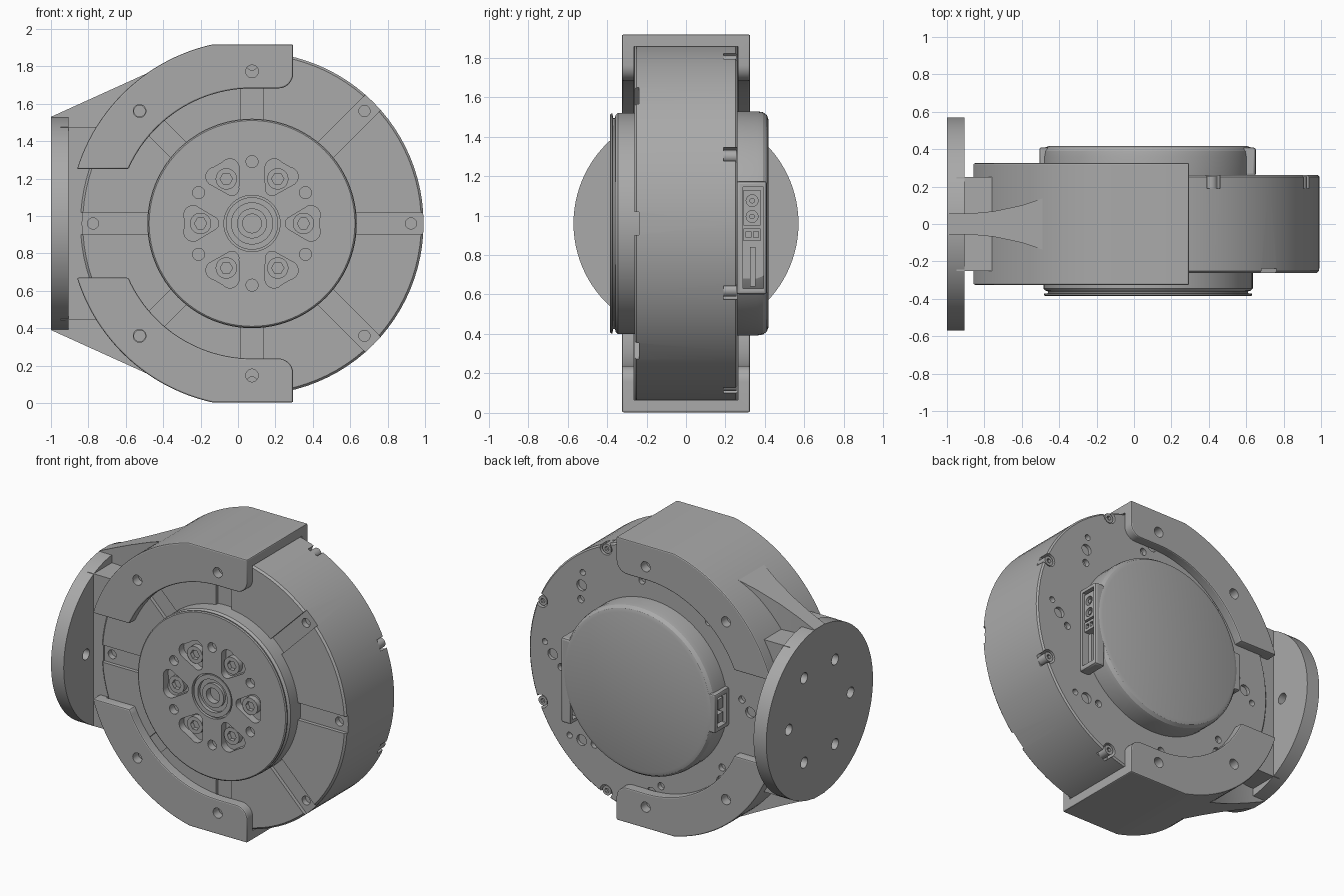
import bpy, bmesh, math

cube = bpy.data.objects.get("Cube")
if cube:
    bpy.data.objects.remove(cube)

CX, CZ = 0.075, 0.96      # motor axis
TAU = 2 * math.pi

grey = bpy.data.materials.new("machined_grey")
grey.use_nodes = True
grey.diffuse_color = (0.4, 0.4, 0.4, 1)
grey.node_tree.nodes["Principled BSDF"].inputs["Base Color"].default_value = (0.4, 0.4, 0.4, 1)


def arc(cx, cy, r, a0, a1, n):
    """Points on an arc, angles in degrees."""
    return [(cx + r * math.cos(math.radians(a0 + (a1 - a0) * i / n)),
             cy + r * math.sin(math.radians(a0 + (a1 - a0) * i / n))) for i in range(n + 1)]


def circle(cx, cy, r, n=32):
    return arc(cx, cy, r, 0, 360, n)[:-1]


def polar(r, deg):
    a = math.radians(deg)
    return CX + r * math.cos(a), CZ + r * math.sin(a)


def turn(points, deg):
    """Place (radial, tangential) points around the motor axis."""
    c, s = math.cos(math.radians(deg)), math.sin(math.radians(deg))
    return [(CX + p * c - q * s, CZ + p * s + q * c) for p, q in points]


def rect(a0, a1, b0, b1):
    return [(a0, b0), (a1, b0), (a1, b1), (a0, b1)]


def prism(bm, outline, h0, h1, axis="y"):
    """Extrude an outline along y (outline in x,z) or along x (outline in y,z)."""
    def place(p, h):
        return (p[0], h, p[1]) if axis == "y" else (h, p[0], p[1])
    low = [bm.verts.new(place(p, h0)) for p in outline]
    top = [bm.verts.new(place(p, h1)) for p in outline]
    bm.faces.new(low)
    bm.faces.new(top)
    for i in range(len(low)):
        j = (i + 1) % len(low)
        bm.faces.new((low[i], low[j], top[j], top[i]))


def make(name, bm):
    bmesh.ops.recalc_face_normals(bm, faces=bm.faces)
    mesh = bpy.data.meshes.new(name)
    bm.to_mesh(mesh)
    bm.free()
    mesh.materials.append(grey)
    ob = bpy.data.objects.new(name, mesh)
    bpy.context.scene.collection.objects.link(ob)
    return ob


def solid(name, *prisms):
    bm = bmesh.new()
    for args in prisms:
        prism(bm, *args)
    return make(name, bm)


def lathe(name, profile, n=96):
    """Spin an (r, y) profile about the motor axis."""
    bm = bmesh.new()
    verts = [bm.verts.new((CX + r, y, CZ)) for r, y in profile]
    edges = [bm.edges.new(pair) for pair in zip(verts, verts[1:])]
    bmesh.ops.spin(bm, geom=verts + edges, cent=(CX, 0, CZ), axis=(0, 1, 0), angle=TAU, steps=n)
    bmesh.ops.remove_doubles(bm, verts=bm.verts, dist=1e-4)
    return make(name, bm)


def bake(ob):
    bpy.context.view_layer.update()
    ev = ob.evaluated_get(bpy.context.evaluated_depsgraph_get())
    mesh = bpy.data.meshes.new_from_object(ev)
    ob.modifiers.clear()
    ob.data = mesh


def cut(ob, *prisms):
    """Subtract prisms that do not overlap one another."""
    cutter = solid("cutter", *prisms)
    mod = ob.modifiers.new("cut", "BOOLEAN")
    mod.operation, mod.solver, mod.object = "DIFFERENCE", "EXACT", cutter
    bake(ob)
    bpy.data.objects.remove(cutter)


def bevel(ob, width):
    mod = ob.modifiers.new("bevel", "BEVEL")
    mod.width, mod.segments, mod.limit_method = width, 2, "ANGLE"
    mod.angle_limit = math.radians(40)
    bake(ob)


eighths = [45 * i for i in range(8)]
sixths = [60 * i for i in range(6)]

# Motor housing with radial front channels, screw notches and rear holes
housing = lathe("motor_housing", [(0, -.262), (.905, -.262), (.917, -.25), (.917, .252), (.907, .262), (0, .262)])
cut(housing, *[(turn(rect(.5, .98, -.058, .058), a), -.3, -.238) for a in eighths])
cut(housing, *[(circle(*polar(.85, a), .03), -.3, -.2) for a in eighths])
cut(housing, *[(circle(*polar(.89, a + 22.5), .045), .19, .3) for a in eighths])
cut(housing, *[(circle(*polar(.74, a), .036), .24, .3) for a in eighths],
    *[(circle(*polar(.8, a + 5), .02), .22, .3) for a in eighths],
    *[(circle(*polar(.68, a - 6), .024), .23, .3) for a in eighths])

# Rear rim screws
rim_screws = solid("rim_screws", *[(circle(*polar(.885, a + 22.5), .032), .18, .255) for a in eighths])
cut(rim_screws, *[(circle(*polar(.885, a + 22.5), .016, 6), .235, .3) for a in eighths])

# Output rotor with stepped hub and rim grooves
rotor = lathe("output_rotor", [
    (0, -.33), (.05, -.33), (.05, -.375), (.08, -.375), (.08, -.355), (.11, -.355), (.11, -.38),
    (.14, -.38), (.14, -.365), (.15, -.365), (.15, -.385), (.55, -.385), (.557, -.38), (.557, -.372),
    (.535, -.37), (.535, -.36), (.55, -.356), (.56, -.345), (.56, -.2), (0, -.2)])
pocket = arc(.315, .045, .05, -20, 110, 8) + arc(.215, 0, .037, 110, 250, 8) + arc(.315, -.045, .05, 250, 380, 8)
cut(rotor, *[(turn(pocket, a), -.4, -.335) for a in sixths],
    *[(circle(*polar(.33, a + 30), .032), -.4, -.335) for a in sixths])

# Rotor bolts with hex sockets
bolts = solid("rotor_bolts", *[(circle(*polar(.275, a), .057), -.372, -.3) for a in sixths])
cut(bolts, *[(circle(*polar(.275, a), .033, 6), -.4, -.345) for a in sixths])

# Rear electronics cover, opened at both sides for connectors
cover = lathe("rear_cover", [(0, .418), (.525, .418), (.548, .41), (.563, .39), (.568, .36), (.568, .25), (0, .25)])
cut(cover, (rect(.57, .7, .63, 1.145), .288, .392), (rect(-.7, -.455, .86, 1.06), .29, .385))
frame = solid("connector_frame", (rect(.575, .652, .6, 1.175), .255, .41))
bevel(frame, .015)
cut(frame, (rect(.5, .7, .63, 1.145), .288, .392))

# Power plug, data plug and slot rail
plug = solid("power_plug", (rect(.56, .64, .95, 1.13), .292, .378))
cut(plug, (circle(.335, .995, .03), .61, .7, "x"), (circle(.335, 1.075, .03), .61, .7, "x"))
solid("plug_pins", (circle(.335, .995, .014, 12), .57, .635, "x"), (circle(.335, 1.075, .014, 12), .57, .635, "x"))
data = solid("data_plug", (rect(.56, .64, .87, .935), .292, .378))
cut(data, (rect(.305, .33, .888, .918), .61, .7, "x"), (rect(.342, .367, .888, .918), .61, .7, "x"))
solid("slot_rail", (rect(.56, .635, .64, .84), .325, .352))

# Second connector on the flange side
side = solid("side_connector", (rect(-.505, -.45, .83, 1.09), .255, .41))
bevel(side, .01)
cut(side, (rect(-.6, -.4, .86, 1.06), .29, .385))
solid("side_plug", (rect(-.495, -.44, .88, .94), .31, .365), (rect(-.495, -.44, .97, 1.04), .31, .365))

# Bracket arms: stepped arc outline hollowed around the motor
R = .98
for name, s in (("upper", 1), ("lower", -1)):
    a_top = 180 - math.degrees(math.asin(.957 / R))
    a_end = 180 - math.degrees(math.asin(.29 / R))
    i_end = 180 - math.degrees(math.asin(.29 / .722))
    outline = [(.22, .957)] + arc(0, 0, R, a_top, a_end, 24)
    outline += arc(0, 0, .722, i_end, 90, 24) + arc(.14, .802, .08, -90, 0, 8)
    outline = [(CX + p, CZ + s * q) for p, q in outline]
    arm = solid(name + "_bracket_arm", (outline, -.325, .325))
    bevel(arm, .008)
    cut(arm, (circle(CX, CZ, .922, 128), -.264, .264))
    cut(arm, *[(circle(*polar(r, s * a), .034), -.5, .5) for r, a in ((.813, 90), (.85, 135))])

    # Gusset flaring from flange edge into the arm
    bm = bmesh.new()
    rings = []
    for x, w, low in ((-1, .055, .3), (-.88, .056, .35), (-.75, .068, .4), (-.6, .1, .5), (-.45, .15, .6)):
        top = .57 + .453 * (x + 1)
        rings.append([bm.verts.new((x, y, CZ + s * z)) for y, z in ((-w, low), (w, low), (w, top), (-w, top))])
    for r0, r1 in zip(rings, rings[1:]):
        for i in range(4):
            j = (i + 1) % 4
            bm.faces.new((r0[i], r0[j], r1[j], r1[i]))
    bm.faces.new(rings[0])
    bm.faces.new(rings[-1])
    make(name + "_gusset", bm)

# Neck block, hollowed to the motor, and round mounting flange
neck_outline = [(-.95, CZ + .515)] + arc(CX, CZ, .908, 145.5, 214.5, 24) + [(-.95, CZ - .515)]
neck = solid("flange_neck", (neck_outline, -.25, .25))
flange = solid("mounting_flange", (circle(0, CZ, .57, 96), -1, -.905, "x"))
bolt_holes = [(.33 * math.cos(math.radians(a)), CZ + .33 * math.sin(math.radians(a))) for a in sixths]
cut(flange, *[(circle(*p, .036), -1.1, -.8, "x") for p in bolt_holes])
cut(neck, *[(circle(*p, .036), -1.1, -.88, "x") for p in bolt_holes if abs(p[0]) < .2])

# Shading
for ob in bpy.context.scene.objects:
    if ob.type == "MESH":
        bpy.ops.object.select_all(action="DESELECT")
        ob.select_set(True)
        bpy.context.view_layer.objects.active = ob
        bpy.ops.object.shade_smooth_by_angle(angle=math.radians(22))
